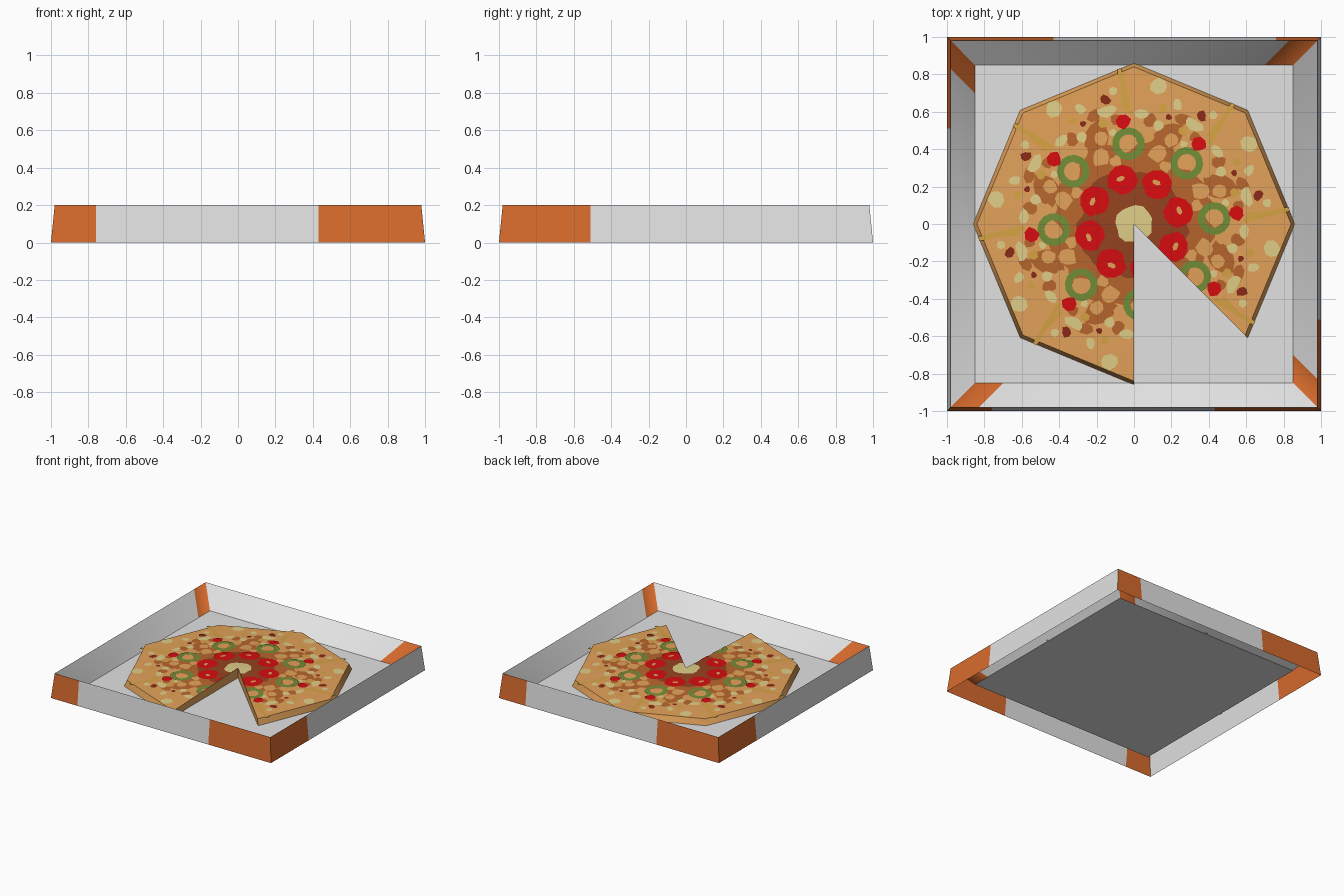
import bpy, bmesh, math, random
from mathutils import Vector, Matrix

if "Cube" in bpy.data.objects:
    bpy.data.objects.remove(bpy.data.objects["Cube"])

random.seed(4)


def material(name, hexcode):
    srgb = [int(hexcode[i:i + 2], 16) / 255 for i in (0, 2, 4)]
    lin = [c / 12.92 if c <= 0.04045 else ((c + 0.055) / 1.055) ** 2.4 for c in srgb]
    m = bpy.data.materials.new(name)
    m.diffuse_color = (*lin, 1)
    m.use_nodes = True
    m.node_tree.nodes["Principled BSDF"].inputs["Base Color"].default_value = m.diffuse_color
    return m


WHITE = material("white card", "E2E2E2")
ORANGE = material("orange card", "D86B2D")
CRUST = material("baked crust", "E3A25A")
SAUCE = material("dark sauce", "94431F")
MEAT = material("brown meat", "B8662D")
CREAM = material("cream cheese", "E0CE88")
GOLD = material("golden strips", "D6A343")
GREEN = material("green pepper", "728E37")
RED = material("red tomato", "D80C10")
MAROON = material("dark red bits", "8A2A18")


def finish(bm, name, mats, angle=None):
    me = bpy.data.meshes.new(name)
    bm.to_mesh(me)
    bm.free()
    for m in mats:
        me.materials.append(m)
    if angle:
        me.shade_smooth()
        me.set_sharp_from_angle(angle=math.radians(angle))
    ob = bpy.data.objects.new(name, me)
    bpy.context.collection.objects.link(ob)
    return ob


# Box: thin outer walls, sloping inner walls and raised floor
FLOOR = 0.05
bm = bmesh.new()


def strip(rot, low, high, mats):
    """Row of quads between two rails; each rail is (xs, y, z)."""
    rails = [[bm.verts.new(rot @ Vector((x, y, z))) for x in xs] for xs, y, z in (low, high)]
    for i, m in enumerate(mats):
        a, b = rails
        bm.faces.new((a[i], a[i + 1], b[i + 1], b[i])).material_index = m


for k in range(4):
    rot = Matrix.Rotation(k * math.pi / 2, 3, 'Z')
    cuts, mats = ([-0.76, 0.43], [1, 0, 1]) if k % 2 == 0 else ([-0.51], [1, 0])
    strip(rot, ([-1, *cuts, 1], -1, 0), ([-0.98, *cuts, 0.98], -0.98, 0.2), mats)
    strip(rot, ([-0.98, -0.83, 0.98], -0.98, 0.2), ([-0.85, -0.70, 0.85], -0.85, FLOOR), [1, 0])
f = 0.85
bm.faces.new([bm.verts.new((x, y, FLOOR)) for x, y in ((-f, -f), (f, -f), (f, f), (-f, f))])
bmesh.ops.remove_doubles(bm, verts=bm.verts, dist=1e-4)
finish(bm, "pizza_box", [WHITE, ORANGE], 70)

# Pizza base: octagon of seven slices with one missing
R_TOP, R_LOW, Z_MID, Z_EDGE, Z_LOW = 0.84, 0.86, 0.13, 0.10, 0.052
bm = bmesh.new()
mid = bm.verts.new((0, 0, Z_MID))
mid_low = bm.verts.new((0, 0, Z_LOW))
top, low = [], []
for k in range(-1, 7):
    c, s = math.cos(k * math.pi / 4), math.sin(k * math.pi / 4)
    top.append(bm.verts.new((R_TOP * c, R_TOP * s, Z_EDGE)))
    low.append(bm.verts.new((R_LOW * c, R_LOW * s, Z_LOW)))
for i in range(7):
    bm.faces.new((mid, top[i], top[i + 1]))
    bm.faces.new((low[i], low[i + 1], top[i + 1], top[i]))
bm.faces.new((mid_low, low[0], top[0], mid))
bm.faces.new((mid, top[-1], low[-1], mid_low))
finish(bm, "pizza_base", [CRUST], 65)


# Toppings: thin plates laid on the octagonal dome, cut off at the missing slice
def surface_z(x, y):
    rho = max(x * math.cos(a) + y * math.sin(a)
              for a in (math.pi / 8 + k * math.pi / 4 for k in range(8)))
    return Z_MID - (Z_MID - Z_EDGE) * rho / math.cos(math.pi / 8) / R_TOP


def plates(name, mat, polys, lift):
    bm = bmesh.new()
    for poly in polys:
        bm.faces.new([bm.verts.new((x, y, 0)) for x, y in poly])
    for k in range(4):
        a = k * math.pi / 4
        bmesh.ops.bisect_plane(bm, geom=bm.verts[:] + bm.edges[:] + bm.faces[:], dist=1e-5,
                               plane_co=(0, 0, 0), plane_no=(-math.sin(a), math.cos(a), 0))
    gone = []
    for fc in bm.faces:
        c = fc.calc_center_median()
        if c.x > 0 and c.y < -c.x:
            gone.append(fc)
    bmesh.ops.delete(bm, geom=gone, context='FACES')
    for v in bm.verts:
        v.co.z = surface_z(v.co.x, v.co.y) + lift
    finish(bm, name, [mat])


def blob(r, deg, size, n=9, rough=0.2, stretch=1.0):
    """Uneven patch at polar position (r, deg)."""
    a0 = math.radians(deg)
    tilt = random.uniform(0, 3)
    out = []
    for i in range(n):
        a = 2 * math.pi * i / n
        s = size * random.uniform(1 - rough, 1 + rough)
        p = Vector((s * math.cos(a) * stretch, s * math.sin(a))) @ Matrix.Rotation(tilt, 2)
        out.append((r * math.cos(a0) + p.x, r * math.sin(a0) + p.y))
    return out


def around(polys):
    """Repeat on all eight slices."""
    out = []
    for k in range(8):
        c, s = math.cos(k * math.pi / 4), math.sin(k * math.pi / 4)
        out += [[(x * c - y * s, x * s + y * c) for x, y in p] for p in polys]
    return out


def ring(r, deg, inner, outer, n=14):
    a0 = math.radians(deg)
    cx, cy = r * math.cos(a0), r * math.sin(a0)

    def pt(rad, i):
        a = 2 * math.pi * i / n
        return cx + rad * math.cos(a), cy + rad * math.sin(a)
    return [[pt(inner, i), pt(outer, i), pt(outer, i + 1), pt(inner, i + 1)] for i in range(n)]


def stick(x0, y0, x1, y1, w):
    d = Vector((x1 - x0, y1 - y0)).normalized() * w / 2
    return [(x0 + d.y, y0 - d.x), (x1 + d.y, y1 - d.x), (x1 - d.y, y1 + d.x), (x0 - d.y, y0 + d.x)]


plates("meat_layer", MEAT, [blob(0, 0, 0.44, 48, 0.08)], 0.001)
plates("sauce", SAUCE, [blob(0, 0, 0.29, 40, 0.08)], 0.002)
plates("meat_chunks", MEAT, around([blob(0.50, 24, 0.085, 11, 0.25), blob(0.56, 36, 0.04),
                                    blob(0.62, 20, 0.03, 7, 0.2, 1.5),
                                    blob(0.57, 10, 0.03, 7)]), 0.0025)
plates("crust_bits", CRUST, around([blob(0.43, 5, 0.05), blob(0.40, 27, 0.045, 9, 0.25),
                                    blob(0.49, 21, 0.035), blob(0.35, 16, 0.03),
                                    blob(0.47, 36, 0.035)]), 0.0032)
plates("golden_strips", GOLD, around([stick(0.59, 0.02, 0.83, 0.08, 0.025),
                                      stick(0.61, 0.055, 0.72, 0.06, 0.018),
                                      blob(0.56, 17, 0.025, 7), blob(0.64, 31, 0.022, 7)]), 0.0035)
plates("cheese_chips", CREAM, [blob(0, 0, 0.10, 16, 0.08)] + around([
    blob(0.75, 35, 0.04, 8, 0.2, 1.3), blob(0.62, 14, 0.03, 8, 0.2, 1.8),
    blob(0.68, 25, 0.025, 7, 0.2, 1.4), blob(0.54, 31, 0.03, 8),
    blob(0.59, 41, 0.025, 7, 0.2, 1.5), blob(0.72, 9, 0.022, 7), blob(0.50, 13, 0.022, 7)]), 0.004)
plates("dark_red_bits", MAROON, around([blob(0.68, 13, 0.025, 7, 0.2, 1.3),
                                        blob(0.60, 27, 0.018, 6)]), 0.0045)
plates("pepper_rings", GREEN, around(ring(0.43, 4, 0.05, 0.088)), 0.005)
plates("tomatoes", RED, around([blob(0.24, 15, 0.075, 12, 0.14),
                                blob(0.55, 6, 0.038, 7, 0.2)]), 0.0055)
plates("tomato_spots", CRUST, around([blob(0.25, 17, 0.014, 6, 0.3, 1.8)]), 0.006)
